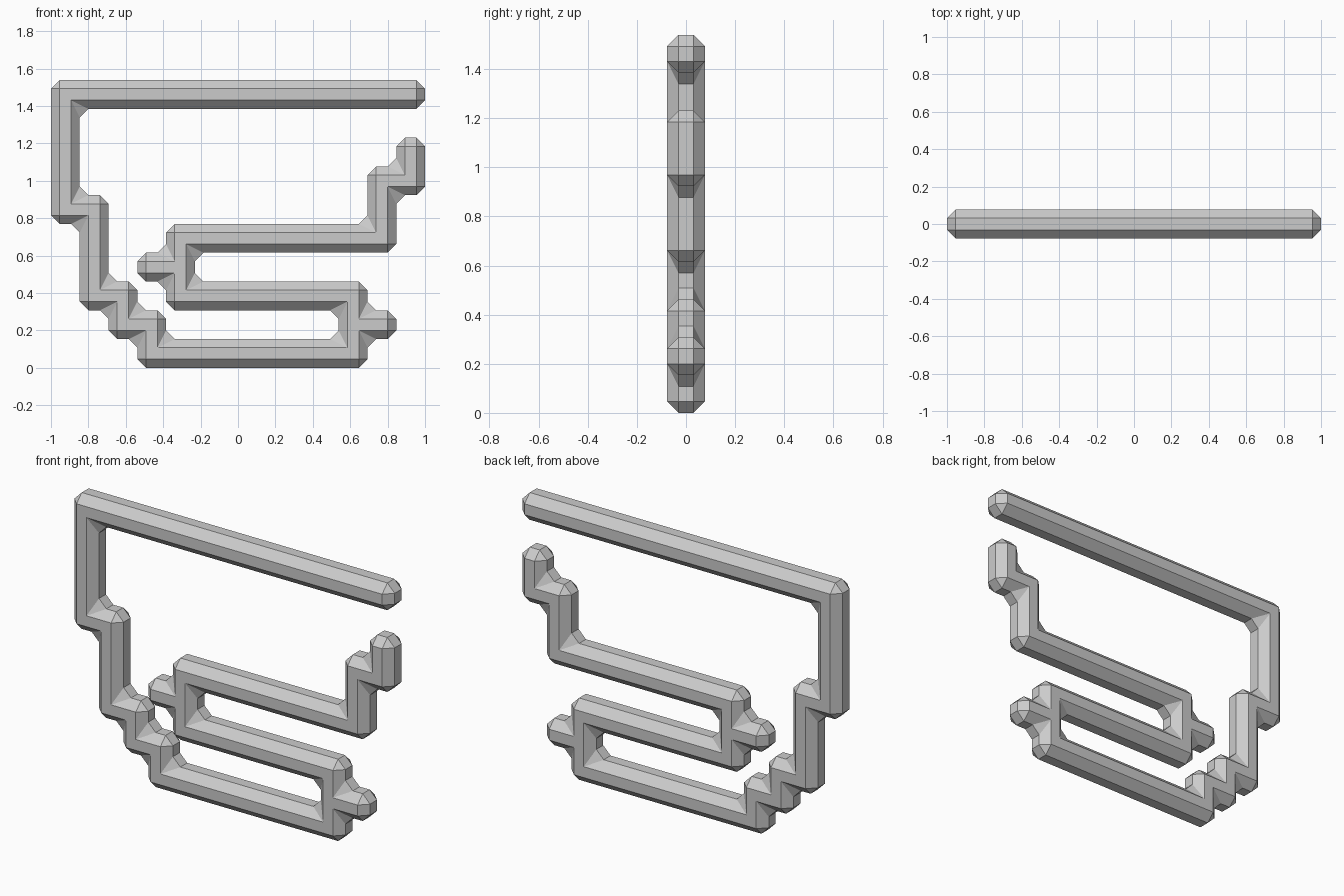
import bpy
import bmesh

cube = bpy.data.objects.get("Cube")
if cube:
    bpy.data.objects.remove(cube, do_unlink=True)

COLS, ROWS = 13, 10
CELL = 2 / COLS

# Outline on the cell grid: alternating x and z stops, counter-clockwise seen from the front
STOPS = [0, 5, 1, 2, 2, 1, 3, 0, 11, 1, 12, 2, 11, 3, 5, 4, 12, 6, 13, 8,
         12, 7, 11, 5, 4, 4, 3, 3, 4, 2, 10, 1, 4, 2, 3, 3, 2, 6, 1, 9, 13, ROWS]


def outline(stops):
    """Corners of a right-angled outline; each corner pairs two neighbouring stops."""
    for i, stop in enumerate(stops):
        previous = stops[i - 1]
        yield (stop, previous) if i % 2 == 0 else (previous, stop)


# Painted grey finish
grey = bpy.data.materials.new("mid grey")
grey.use_nodes = True
colour = (0.6, 0.6, 0.6, 1)
grey.diffuse_color = colour
grey.node_tree.nodes["Principled BSDF"].inputs["Base Color"].default_value = colour

# Square-section stepped bar, one cell deep
bm = bmesh.new()
corners = [bm.verts.new((x * CELL - 1, -CELL / 2, z * CELL)) for x, z in outline(STOPS)]
front = bm.faces.new(corners)
solid = bmesh.ops.extrude_face_region(bm, geom=[front], use_keep_orig=True)
back = [v for v in solid["geom"] if isinstance(v, bmesh.types.BMVert)]
bmesh.ops.translate(bm, verts=back, vec=(0, CELL, 0))
bmesh.ops.recalc_face_normals(bm, faces=bm.faces)
mesh = bpy.data.meshes.new("stepped_bar")
bm.to_mesh(mesh)
bm.free()
mesh.materials.append(grey)
bar = bpy.data.objects.new("stepped_bar", mesh)
bpy.context.collection.objects.link(bar)

# Flat chamfer on every edge, inner corners included
chamfer = bar.modifiers.new("chamfer", "BEVEL")
chamfer.width = CELL * 0.3
chamfer.segments = 1
chamfer.limit_method = "NONE"
chamfer.use_clamp_overlap = False
